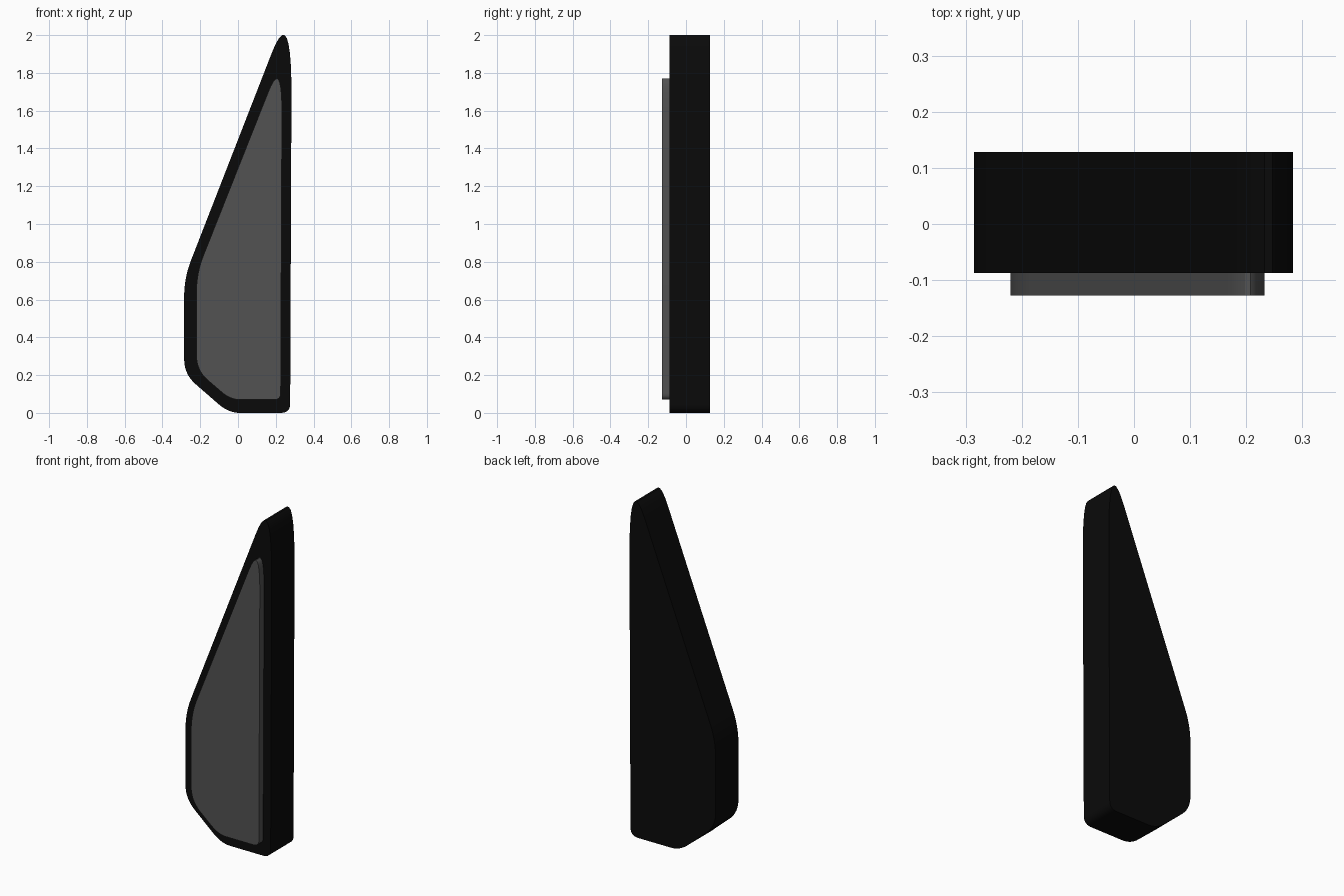
import bpy, bmesh, math
from mathutils import Vector

if "Cube" in bpy.data.objects:
    bpy.data.objects.remove(bpy.data.objects["Cube"])


def rounded_profile(corners, steps=10):
    """Corners are (x, z, distance back, distance forward); each is eased with a curve."""
    pts = []
    n = len(corners)
    for i, (x, z, d0, d1) in enumerate(corners):
        c = Vector((x, z))
        prev = Vector(corners[i - 1][:2])
        nxt = Vector(corners[(i + 1) % n][:2])
        a = c + (prev - c).normalized() * d0
        b = c + (nxt - c).normalized() * d1
        for k in range(steps + 1):
            t = k / steps
            pts.append(a * (1 - t) ** 2 + c * 2 * t * (1 - t) + b * t * t)
    return pts


def slab(name, corners, y0, y1, top, color):
    pts = rounded_profile(corners)
    peak = max(p.y for p in pts)
    for p in pts:                       # settle the tip at its exact height
        if p.y > 1:
            p.y = 1 + (p.y - 1) * (top - 1) / (peak - 1)
    bm = bmesh.new()
    face = bm.faces.new([bm.verts.new((p.x, y0, p.y)) for p in pts])
    ext = bmesh.ops.extrude_face_region(bm, geom=[face])
    verts = [v for v in ext["geom"] if isinstance(v, bmesh.types.BMVert)]
    bmesh.ops.translate(bm, verts=verts, vec=(0, y1 - y0, 0))
    bmesh.ops.recalc_face_normals(bm, faces=bm.faces[:])
    mesh = bpy.data.meshes.new(name)
    bm.to_mesh(mesh)
    bm.free()
    ob = bpy.data.objects.new(name, mesh)
    bpy.context.collection.objects.link(ob)
    mat = bpy.data.materials.new(name + "_color")
    mat.diffuse_color = (color, color, color, 1)
    mat.use_nodes = True
    mat.node_tree.nodes["Principled BSDF"].inputs["Base Color"].default_value = mat.diffuse_color
    mesh.materials.append(mat)
    bpy.ops.object.select_all(action="DESELECT")
    ob.select_set(True)
    bpy.context.view_layer.objects.active = ob
    bpy.ops.object.shade_smooth_by_angle(angle=math.radians(30))
    return ob


# Dark housing
slab("housing", [
    (0.276, 0.0, 0.05, 0.05),
    (0.285, 2.17, 0.50, 0.29),
    (-0.285, 0.715, 0.10, 0.10),
    (-0.285, 0.205, 0.08, 0.08),
    (-0.05, 0.0, 0.07, 0.06),
], -0.087, 0.128, 2.0, 0.003)

# Raised grey lens panel on the front
slab("lens_panel", [
    (0.226, 0.07, 0.035, 0.035),
    (0.234, 1.885, 0.30, 0.20),
    (-0.22, 0.74, 0.10, 0.10),
    (-0.22, 0.225, 0.08, 0.08),
    (-0.04, 0.07, 0.06, 0.05),
], -0.127, -0.08, 1.77, 0.085)
